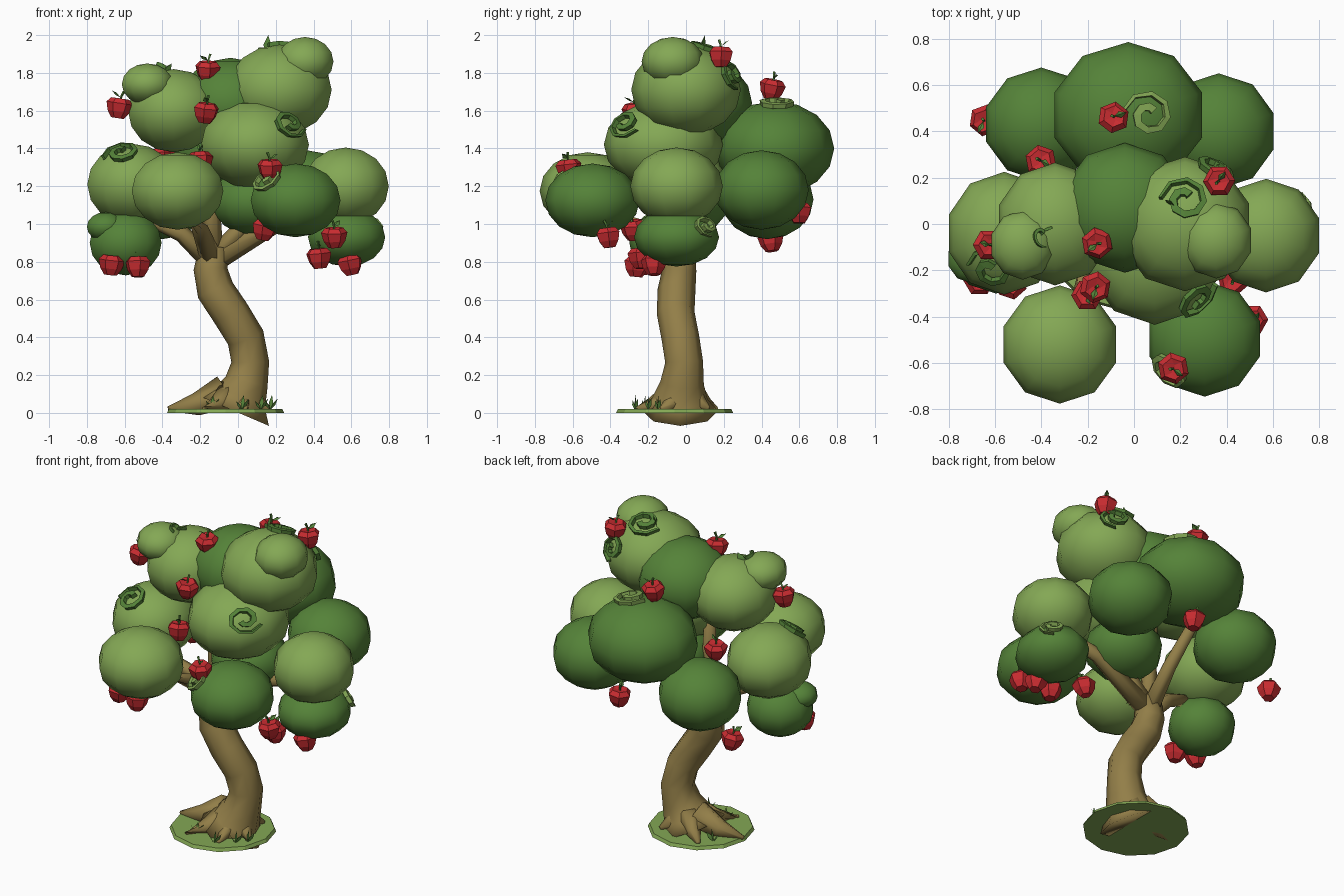
import bpy, bmesh, math
from mathutils import Vector

if "Cube" in bpy.data.objects:
    bpy.data.objects.remove(bpy.data.objects["Cube"], do_unlink=True)


def material(name, r, g, b):
    m = bpy.data.materials.new(name)
    m.use_nodes = True
    m.diffuse_color = (r, g, b, 1)
    m.node_tree.nodes["Principled BSDF"].inputs["Base Color"].default_value = (r, g, b, 1)
    return m


LIGHT = material("light_green", 0.23, 0.39, 0.09)
DARK = material("dark_green", 0.09, 0.225, 0.04)
BARK = material("bark_brown", 0.29, 0.21, 0.065)
RED = material("apple_red", 0.58, 0.025, 0.03)


def finish(name, bm, mats, smooth=True):
    bmesh.ops.recalc_face_normals(bm, faces=bm.faces)
    me = bpy.data.meshes.new(name)
    bm.to_mesh(me)
    bm.free()
    for m in mats:
        me.materials.append(m)
    for p in me.polygons:
        p.use_smooth = smooth
    ob = bpy.data.objects.new(name, me)
    bpy.context.collection.objects.link(ob)
    return ob


def sweep(bm, points, sides=8, mat=0):
    """Tube through (x, y, z, radius) points with closed ends."""
    pts = [Vector(p[:3]) for p in points]
    rings = []
    for i, p in enumerate(pts):
        t = (pts[min(i + 1, len(pts) - 1)] - pts[max(i - 1, 0)]).normalized()
        u = t.cross(Vector((0, 1, 0) if abs(t.y) < 0.8 else (1, 0, 0))).normalized()
        v = t.cross(u)
        r = points[i][3]
        rings.append([bm.verts.new(p + r * (math.cos(a) * u + math.sin(a) * v))
                      for a in (math.tau * k / sides for k in range(sides))])
    for a, b in zip(rings, rings[1:]):
        for k in range(sides):
            n = (k + 1) % sides
            bm.faces.new((a[k], a[n], b[n], b[k])).material_index = mat
    bm.faces.new(rings[0]).material_index = mat
    bm.faces.new(rings[-1]).material_index = mat


def tube(name, points, mat, sides=8):
    bm = bmesh.new()
    sweep(bm, points, sides)
    return finish(name, bm, [mat])


def blob(name, centre, radii, mat):
    bm = bmesh.new()
    bmesh.ops.create_uvsphere(bm, u_segments=10, v_segments=8, radius=1)
    ob = finish(name, bm, [mat])
    ob.location, ob.scale = centre, radii
    return centre, radii


def swirl(name, foliage, direction, size, mat, turns=1.35):
    """Flat spiral ribbon wrapped on a foliage blob."""
    centre, radii = (Vector(v) for v in foliage)
    n = Vector(d / r for d, r in zip(direction, radii)).normalized()
    u = n.orthogonal().normalized()
    v = n.cross(u)
    bm = bmesh.new()
    rows, steps = [], 11
    for i in range(steps + 1):
        f = i / steps
        a = f * turns * math.tau
        row = []
        for w in (-1, 1):
            rad = size * (0.25 + 0.75 * f) + w * size * 0.16 * (1 - 0.6 * f * f)
            q = (n + (u * math.cos(a) + v * math.sin(a)) * rad).normalized() * 1.035
            row.append(bm.verts.new(centre + q * radii))
        rows.append(row)
    for a, b in zip(rows, rows[1:]):
        bm.faces.new((a[0], a[1], b[1], b[0]))
    ob = finish(name, bm, [mat], False)
    mod = ob.modifiers.new("thickness", "SOLIDIFY")
    mod.thickness, mod.offset = 0.025, 0


def leaf(bm, base, tip, width, mat=0):
    b, t = Vector(base), Vector(tip)
    side = (t - b).cross(Vector((0.3, 0.5, 1))).normalized() * width
    m = b.lerp(t, 0.5)
    vs = [bm.verts.new(p) for p in (b, m + side, t, m - side, m + Vector((0, 0, width * 0.5)))]
    for i in range(4):
        bm.faces.new((vs[i], vs[(i + 1) % 4], vs[4])).material_index = mat


# Ground disc
bm = bmesh.new()
bmesh.ops.create_cone(bm, cap_ends=True, segments=12, radius1=0.31, radius2=0.3, depth=0.02)
finish("ground_disc", bm, [LIGHT], False).location = (-0.065, -0.06, 0.01)

# Trunk, roots and branches
tube("trunk", [(-0.02, -0.03, 0.01, 0.2), (0.01, -0.03, 0.08, 0.145), (0.045, -0.02, 0.16, 0.115),
               (0.065, -0.01, 0.27, 0.1), (0.04, -0.03, 0.4, 0.1), (-0.04, -0.055, 0.53, 0.1),
               (-0.12, -0.05, 0.65, 0.1), (-0.145, -0.035, 0.76, 0.09), (-0.13, -0.03, 0.88, 0.075)], BARK)
for i, (x, y, r) in enumerate([(-0.37, -0.05, 0.06), (0.17, -0.13, 0.045), (-0.18, -0.27, 0.05),
                               (0.04, -0.26, 0.04), (-0.2, 0.16, 0.045), (0.1, 0.12, 0.045)]):
    tube(f"root_{i}", [(x * 0.2, y * 0.2, 0.11, r * 1.5), (x * 0.6, y * 0.6, 0.045, r),
                       (x, y, 0.022, 0.012)], BARK, 6)
for i, (mid, end) in enumerate([
        ((-0.3, -0.06, 0.95), (-0.52, -0.1, 1.05)), ((-0.14, -0.03, 1.1), (-0.16, -0.02, 1.5)),
        ((0, -0.03, 0.96), (0.14, -0.02, 1.12)), ((-0.15, 0.14, 1.03), (-0.17, 0.4, 1.3)),
        ((-0.2, -0.2, 0.97), (-0.3, -0.45, 1.1)), ((0.25, -0.03, 1.03), (0.5, -0.05, 1.1))]):
    tube(f"branch_{i}", [(-0.135, -0.03, 0.8, 0.06), (*mid, 0.045), (*end, 0.033)], BARK, 6)

# Foliage
front_left = blob("foliage_front_left", (-0.32, -0.52, 1.175), (0.255, 0.255, 0.205), LIGHT)
front_right = blob("foliage_front_right", (0.305, -0.495, 1.125), (0.25, 0.25, 0.195), DARK)
side_right = blob("foliage_side_right", (0.57, -0.05, 1.2), (0.24, 0.245, 0.205), LIGHT)
low_right = blob("foliage_low_right", (0.575, -0.05, 0.93), (0.215, 0.225, 0.155), DARK)
middle = blob("foliage_middle", (0.09, -0.12, 1.42), (0.3, 0.315, 0.235), LIGHT)
crown = blob("foliage_crown", (0.22, 0, 1.71), (0.29, 0.29, 0.24), LIGHT)
blob("foliage_crown_tuft", (0.355, -0.07, 1.86), (0.158, 0.165, 0.13), LIGHT)
blob("foliage_upper_left", (-0.34, 0, 1.6), (0.255, 0.265, 0.22), LIGHT)
left_tuft = blob("foliage_upper_left_tuft", (-0.48, -0.09, 1.74), (0.142, 0.15, 0.11), LIGHT)
side_left = blob("foliage_side_left", (-0.56, -0.04, 1.21), (0.25, 0.265, 0.215), LIGHT)
blob("foliage_low_left", (-0.595, -0.1, 0.9), (0.2, 0.2, 0.172), DARK)
blob("foliage_low_left_tuft", (-0.7, -0.15, 0.985), (0.105, 0.105, 0.078), DARK)
back = blob("foliage_back", (-0.025, 0.47, 1.4), (0.335, 0.315, 0.25), DARK)
blob("foliage_back_left", (-0.4, 0.43, 1.13), (0.25, 0.245, 0.21), DARK)
blob("foliage_back_right", (0.365, 0.4, 1.18), (0.25, 0.25, 0.21), DARK)
blob("foliage_upper_back", (-0.04, 0.07, 1.64), (0.28, 0.28, 0.24), DARK)
blob("foliage_core", (0.08, 0, 1.12), (0.23, 0.23, 0.18), DARK)

# Spiral ornaments on the foliage
swirl("swirl_side_left", side_left, (-0.06, -0.16, 0.17), 0.42, DARK)
swirl("swirl_middle", middle, (0.18, -0.2, 0.11), 0.36, DARK)
swirl("swirl_front_right", front_right, (-0.15, -0.12, 0.1), 0.4, LIGHT)
swirl("swirl_back", back, (0.09, 0, 0.25), 0.34, LIGHT)
swirl("swirl_crown_top", crown, (0, 0.1, 0.22), 0.38, DARK)
swirl("swirl_crown_back", crown, (0.12, 0.24, 0.08), 0.34, DARK)
swirl("swirl_low_right", low_right, (0.13, 0.16, 0.06), 0.38, LIGHT)
swirl("swirl_left_tuft", left_tuft, (0.08, 0.04, 0.09), 0.34, DARK, 0.7)

# Leaf tips and grass blades
bm = bmesh.new()
leaf(bm, (0.15, 0.08, 1.9), (0.16, 0.1, 2.0), 0.025)
leaf(bm, (-0.4, -0.02, 1.78), (-0.35, -0.02, 1.85), 0.025)
for x, y in [(0.12, -0.2), (0.17, -0.15), (-0.14, -0.22), (0.02, -0.27), (-0.25, 0.08)]:
    for dx, h in [(-0.03, 0.05), (0.01, 0.08), (0.04, 0.06)]:
        leaf(bm, (x, y, 0.015), (x + dx, y + dx * 0.4, 0.015 + h), 0.012)
finish("leaf_tips_and_grass", bm, [DARK], False)

# Apples with stem and leaf, sharing one mesh
bm = bmesh.new()
sweep(bm, [(0, 0, -0.055, 0.034), (0, 0, -0.02, 0.058), (0, 0, 0.025, 0.07),
           (0, 0, 0.05, 0.048), (0, 0, 0.04, 0.012)], 6)
sweep(bm, [(0, 0, 0.035, 0.006), (0.004, 0, 0.065, 0.006), (0.014, 0, 0.09, 0.008)], 4, 1)
leaf(bm, (0, 0, 0.055), (-0.05, 0.01, 0.085), 0.016, 1)
first = finish("apple_0", bm, [RED, DARK], False)
spots = [(-0.63, -0.09, 1.615), (-0.16, -0.08, 1.81), (-0.17, -0.27, 1.59), (-0.2, -0.31, 1.33),
         (0.17, -0.62, 1.29), (0.14, -0.28, 0.97), (0.51, -0.41, 0.93), (0.43, -0.24, 0.82),
         (0.595, -0.17, 0.785), (-0.67, -0.24, 0.785), (-0.53, -0.26, 0.775), (-0.64, 0.45, 0.91),
         (0.05, 0.6, 1.06), (-0.4, 0.27, 1.35), (-0.09, 0.455, 1.715), (0.37, 0.185, 1.885)]
for i, spot in enumerate(spots):
    ob = first if i == 0 else bpy.data.objects.new(f"apple_{i}", first.data)
    if i:
        bpy.context.collection.objects.link(ob)
    ob.location = spot
    ob.rotation_euler = (0.15 * math.sin(i), 0.15 * math.cos(i * 2), i * 0.7)
